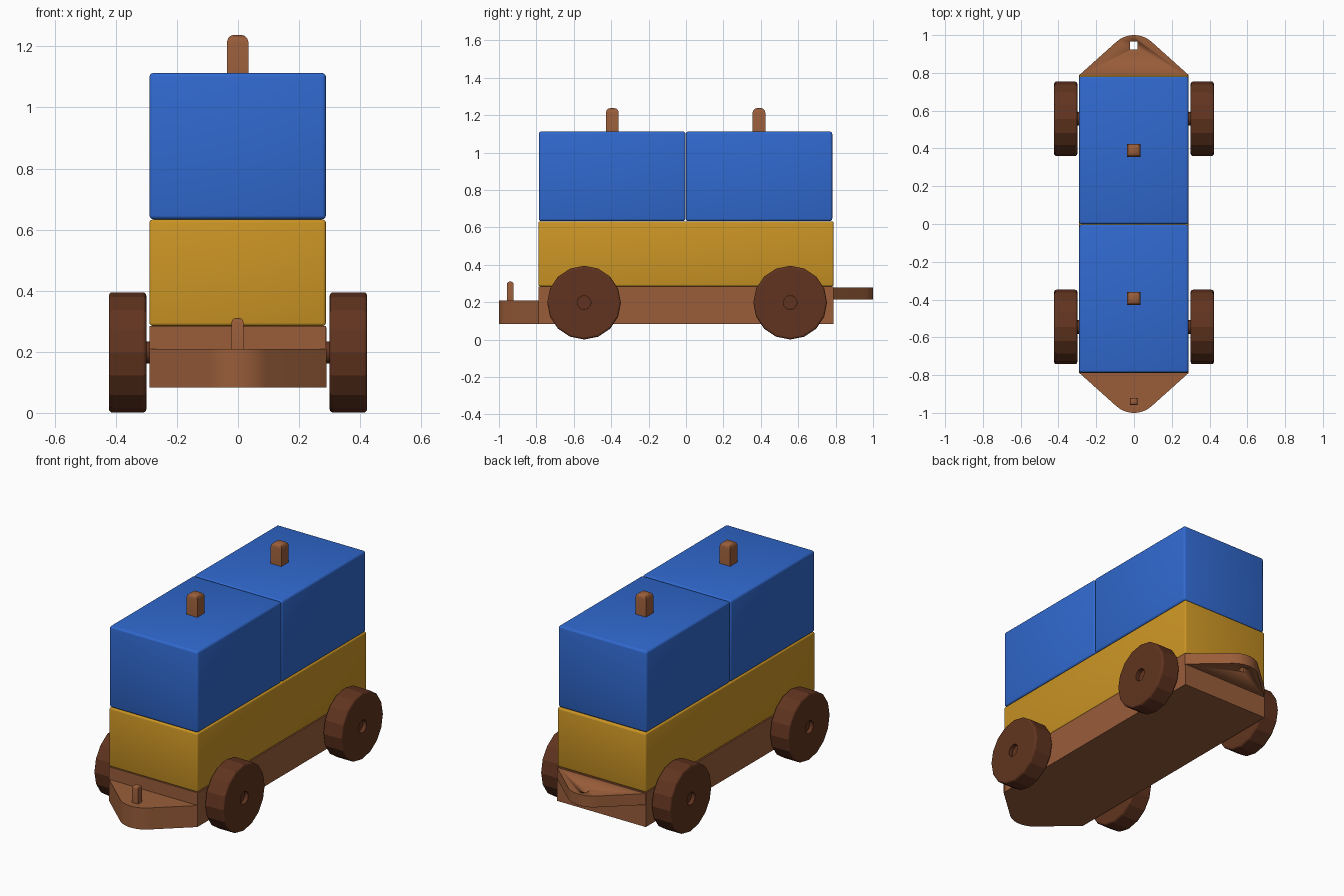
import bpy, bmesh, math

if "Cube" in bpy.data.objects:
    bpy.data.objects.remove(bpy.data.objects["Cube"])


def material(name, rgb):
    m = bpy.data.materials.new(name)
    m.diffuse_color = (*rgb, 1)
    m.use_nodes = True
    m.node_tree.nodes["Principled BSDF"].inputs["Base Color"].default_value = m.diffuse_color
    return m


BLUE = material("blue paint", (0.03, 0.14, 0.62))
YELLOW = material("yellow paint", (0.60, 0.30, 0.018))
WOOD = material("light wood", (0.32, 0.11, 0.042))
DARK = material("dark wood", (0.12, 0.034, 0.014))


def finish(bm, name, mat, smooth=True):
    bmesh.ops.recalc_face_normals(bm, faces=bm.faces)
    me = bpy.data.meshes.new(name)
    bm.to_mesh(me)
    bm.free()
    ob = bpy.data.objects.new(name, me)
    bpy.context.collection.objects.link(ob)
    me.materials.append(mat)
    if smooth:
        bpy.ops.object.select_all(action='DESELECT')
        ob.select_set(True)
        bpy.context.view_layer.objects.active = ob
        bpy.ops.object.shade_smooth_by_angle(angle=math.radians(35))
    return ob


def box(name, mat, x, y, z, bevel=0.0, top_only=False):
    """Box from (min, max) ranges with optional rounded edges."""
    bm = bmesh.new()
    bmesh.ops.create_cube(bm, size=1)
    for v in bm.verts:
        v.co = [r[0] if c < 0 else r[1] for c, r in zip(v.co, (x, y, z))]
    if bevel:
        edges = [e for e in bm.edges
                 if not top_only or all(v.co.z == max(w.co.z for w in bm.verts) for v in e.verts)]
        bmesh.ops.bevel(bm, geom=edges, offset=bevel, segments=3, profile=0.5, affect='EDGES')
    return finish(bm, name, mat)


def hitch(name, side, z0, z1):
    """Triangular plate with a rounded tip, pointing along side * y."""
    half, base, r = 0.289, 0.789, 0.14
    cy = 1 - r
    dx, dy = half, base - cy
    a = math.atan2(dy, dx) + math.acos(r / math.hypot(dx, dy))
    pts = [(half, base - 0.01), (half, base)]
    for i in range(13):
        t = a + (math.pi - 2 * a) * i / 12
        pts.append((r * math.cos(t), cy + r * math.sin(t)))
    pts += [(-half, base), (-half, base - 0.01)]
    bm = bmesh.new()
    f = bm.faces.new([bm.verts.new((x, side * y, z0)) for x, y in pts])
    ext = bmesh.ops.extrude_face_region(bm, geom=[f], use_keep_orig=True)
    for v in ext["geom"]:
        if isinstance(v, bmesh.types.BMVert):
            v.co.z = z1
    return finish(bm, name, WOOD)


def wheel(name, side, y, sides=16):
    """Ring lathed around the x axis with rounded rims and an axle hole."""
    R, hole, x0, x1, b = 0.197, 0.037, 0.30, 0.423, 0.012
    prof = [(hole, x0)]
    for cx, start in ((x0 + b, 180), (x1 - b, 90)):
        for k in range(4):
            t = math.radians(start - 30 * k)
            prof.append((R - b + b * math.sin(t), cx + b * math.cos(t)))
    prof.append((hole, x1))
    bm = bmesh.new()
    rings = []
    for i in range(sides):
        t = 2 * math.pi * i / sides
        rings.append([bm.verts.new((side * x, y + r * math.cos(t), 0.198 + r * math.sin(t)))
                      for r, x in prof])
    n = len(prof)
    for i in range(sides):
        p, q = rings[i], rings[(i + 1) % sides]
        for j in range(n):
            k = (j + 1) % n
            bm.faces.new((p[j], p[k], q[k], q[j]))
    return finish(bm, name, DARK, smooth=False)


# Chassis and stacked blocks
W = (-0.29, 0.288)
box("chassis", WOOD, W, (-0.789, 0.789), (0.083, 0.284))
box("yellow_block", YELLOW, W, (-0.789, 0.789), (0.285, 0.633), 0.01)
box("front_blue_block", BLUE, W, (-0.787, -0.003), (0.634, 1.113), 0.013)
box("rear_blue_block", BLUE, W, (-0.001, 0.782), (0.634, 1.113), 0.013)

# Roof pegs
for name, y in (("front_peg", -0.394), ("rear_peg", 0.39)):
    box(name, WOOD, (-0.036, 0.034), (y - 0.034, y + 0.034), (1.05, 1.238), 0.024, True)

# Front hitch with its pin
hitch("front_hitch", -1, 0.083, 0.21)
box("hitch_pin", WOOD, (-0.021, 0.018), (-0.958, -0.921), (0.19, 0.31), 0.013, True)

# Rear hitch with a square hole
rear = hitch("rear_hitch", 1, 0.214, 0.28)
cutter = box("hole_cutter", WOOD, (-0.021, 0.019), (0.925, 0.965), (0.1, 0.4))
cutter.hide_render = True
cutter.hide_viewport = True
mod = rear.modifiers.new("hole", 'BOOLEAN')
mod.operation = 'DIFFERENCE'
mod.solver = 'EXACT'
mod.object = cutter

# Axles and wheels
for end, y in (("front", -0.545), ("rear", 0.557)):
    bm = bmesh.new()
    bmesh.ops.create_cone(bm, cap_ends=True, segments=16, radius1=0.0365, radius2=0.0365, depth=0.80)
    for v in bm.verts:
        v.co = (v.co.z, y + v.co.x, 0.198 + v.co.y)
    finish(bm, end + "_axle", DARK)
    wheel(end + "_left_wheel", -1, y)
    wheel(end + "_right_wheel", 1, y)
